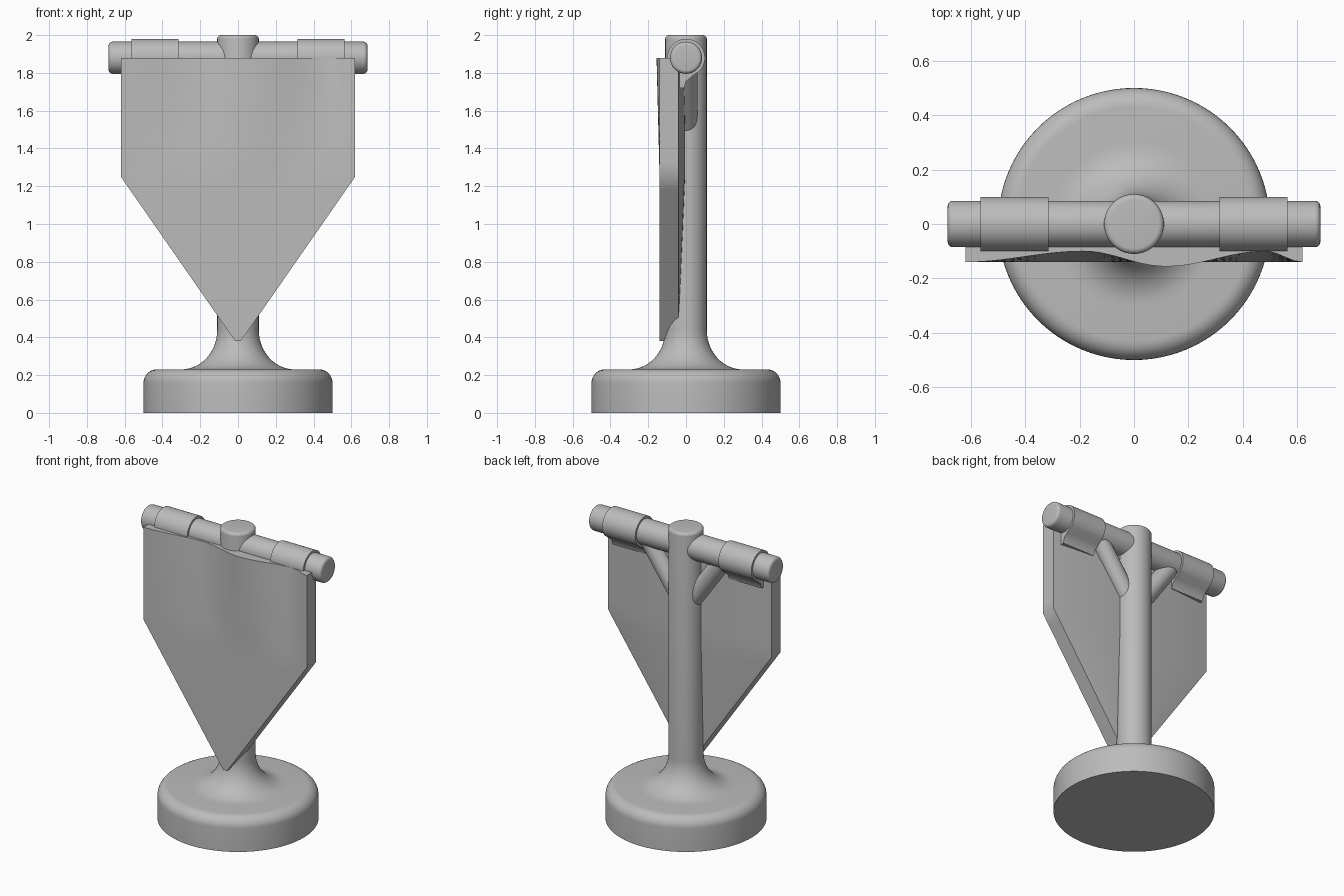
import bpy, bmesh, math
from mathutils import Vector

cube = bpy.data.objects.get("Cube")
if cube:
    bpy.data.objects.remove(cube)

grey = bpy.data.materials.new("plain grey")
grey.use_nodes = True
COLOUR = (0.5, 0.5, 0.5, 1)
grey.diffuse_color = COLOUR
grey.node_tree.nodes["Principled BSDF"].inputs["Base Color"].default_value = COLOUR


def finish(name, bm, angle=35):
    bmesh.ops.recalc_face_normals(bm, faces=bm.faces)
    mesh = bpy.data.meshes.new(name)
    bm.to_mesh(mesh)
    bm.free()
    obj = bpy.data.objects.new(name, mesh)
    bpy.context.collection.objects.link(obj)
    mesh.materials.append(grey)
    bpy.ops.object.select_all(action='DESELECT')
    obj.select_set(True)
    bpy.context.view_layer.objects.active = obj
    bpy.ops.object.shade_smooth_by_angle(angle=math.radians(angle))
    return obj


def arc(cx, cy, rx, ry, start, end, steps=8):
    angles = [math.radians(start + (end - start) * i / steps) for i in range(steps + 1)]
    return [(cx + rx * math.cos(a), cy + ry * math.sin(a)) for a in angles]


def rod(name, profile, origin=(0, 0, 0), axis=(0, 0, 1), segments=64):
    """Revolve (radius, height) points about an axis and cap both ends."""
    bm = bmesh.new()
    turn = Vector((0, 0, 1)).rotation_difference(Vector(axis))
    rings = []
    for r, h in profile:
        ring = []
        for i in range(segments):
            a = math.tau * i / segments
            p = Vector((r * math.cos(a), r * math.sin(a), h))
            ring.append(bm.verts.new(turn @ p + Vector(origin)))
        rings.append(ring)
    for a, b in zip(rings, rings[1:]):
        for i in range(segments):
            j = (i + 1) % segments
            bm.faces.new((a[i], a[j], b[j], b[i]))
    bm.faces.new(rings[0])
    bm.faces.new(rings[-1])
    return finish(name, bm)


# Round base with a softened top edge
rod("base", [(0.5, 0)] + arc(0.43, 0.16, 0.07, 0.07, 0, 90), segments=96)

# Pole with a flared foot and rounded cap
rod("pole", [(0.30, 0.22)] + arc(0.30, 0.44, 0.19, 0.21, 270, 180, 14)
    + arc(0.09, 1.98, 0.02, 0.02, 0, 90, 5))

# Crossbar
BAR_Z = 1.88
rod("crossbar", arc(0.065, -0.665, 0.02, 0.02, -90, 0, 5)
    + arc(0.065, 0.665, 0.02, 0.02, 0, 90, 5), (0, 0, BAR_Z), (1, 0, 0))

# Hanging loops and diagonal braces on both sides
loop_profile = arc(0, BAR_Z, 0.1, 0.1, 190, -45, 32) + [
    (0.03, 1.78), (0.0, 1.755), (-0.01, 1.72), (-0.06, 1.72), (-0.095, 1.8)]
for side, s in (("left", 1), ("right", -1)):
    bm = bmesh.new()
    face = bm.faces.new([bm.verts.new((s * 0.315, y, z)) for y, z in loop_profile])
    ext = bmesh.ops.extrude_face_region(bm, geom=[face])
    moved = [v for v in ext["geom"] if isinstance(v, bmesh.types.BMVert)]
    bmesh.ops.translate(bm, verts=moved, vec=(s * 0.25, 0, 0))
    finish(side + "_hanging_loop", bm)

    foot = Vector((s * 0.04, 0, 1.50))
    span = Vector((s * 0.31, 0, BAR_Z)) - foot
    rod(side + "_brace", [(0.06, 0), (0.06, span.length)], foot, span, 32)

# Pointed banner: rippled top edge, flat lower front, gently bulging back
TOP, SHOULDER, TIP = 1.88, 1.25, 0.38
HALF, TIP_HALF = 0.62, 0.015
ripple = [(-1, 0), (-0.3, 0.04), (0.19, -0.016), (0.78, 0.04), (1, 0)]


def ripple_at(u):
    for (a, ya), (b, yb) in zip(ripple, ripple[1:]):
        if u <= b:
            t = (u - a) / (b - a)
            return ya + (yb - ya) * (1 - math.cos(math.pi * t)) / 2
    return 0


COLS = 40
heights = [TOP + (SHOULDER - TOP) * i / 8 for i in range(9)]
heights += [SHOULDER + (TIP - SHOULDER) * i / 12 for i in range(1, 13)]
bm = bmesh.new()
front, back = [], []
for z in heights:
    low = min(1, (z - TIP) / (SHOULDER - TIP))
    width = TIP_HALF + (HALF - TIP_HALF) * low
    fade = max(0, (z - SHOULDER) / (TOP - SHOULDER))
    us = [2 * i / COLS - 1 for i in range(COLS + 1)]
    front.append([bm.verts.new((u * width, -0.14 + ripple_at(u) * fade, z)) for u in us])
    back.append([bm.verts.new((u * width, -0.04 + 0.036 * low * (1 - u * u), z)) for u in us])
for r in range(len(heights) - 1):
    for grid in (front, back):
        for c in range(COLS):
            bm.faces.new((grid[r][c], grid[r][c + 1], grid[r + 1][c + 1], grid[r + 1][c]))
    for c in (0, COLS):
        bm.faces.new((front[r][c], back[r][c], back[r + 1][c], front[r + 1][c]))
for r in (0, -1):
    for c in range(COLS):
        bm.faces.new((front[r][c], front[r][c + 1], back[r][c + 1], back[r][c]))
finish("banner", bm)
